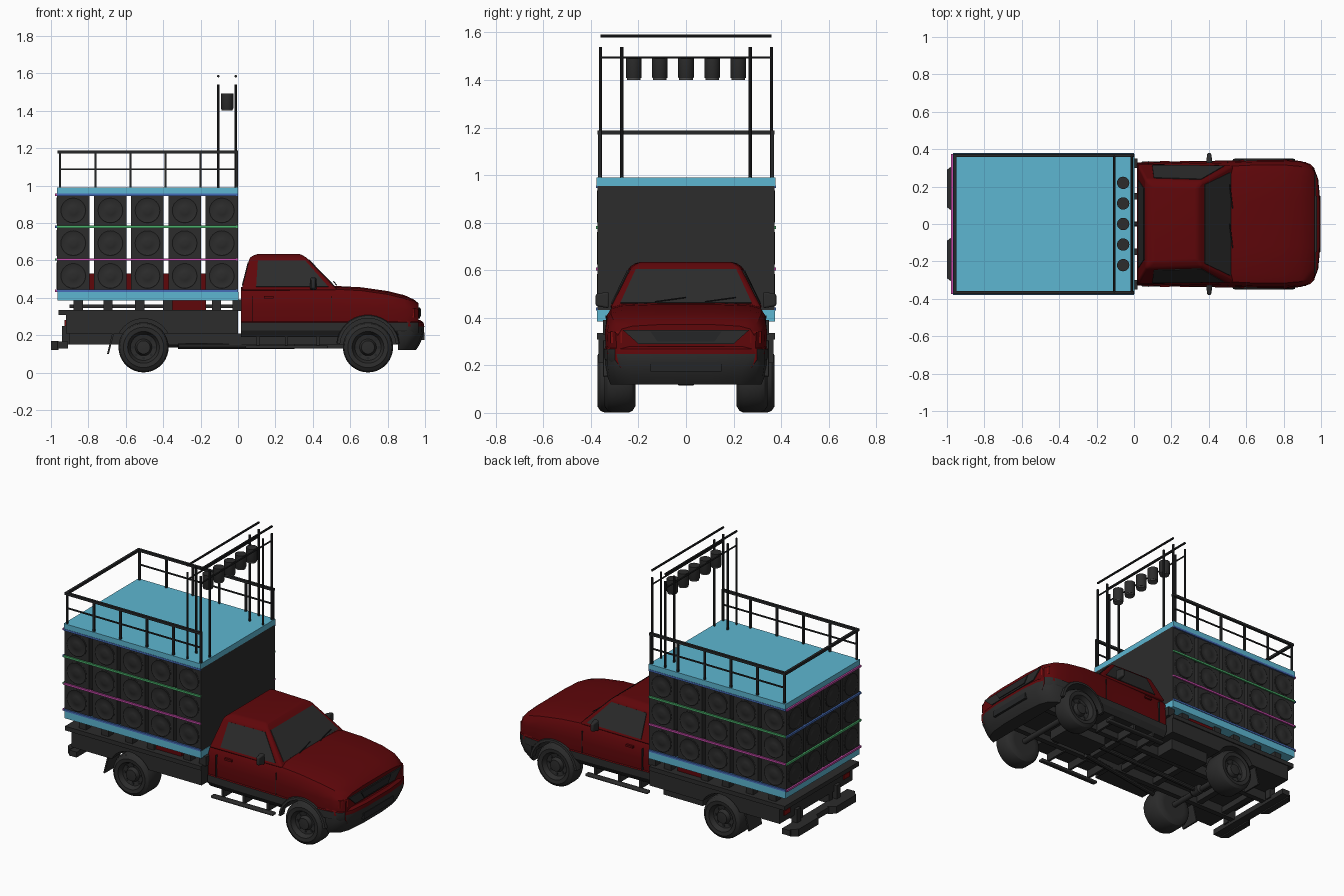
import bpy, bmesh, math
from mathutils import Vector

if "Cube" in bpy.data.objects:
    bpy.data.objects.remove(bpy.data.objects["Cube"])

def mat(name, r, g, b):
    m = bpy.data.materials.new(name)
    m.diffuse_color = (r, g, b, 1)
    m.use_nodes = True
    m.node_tree.nodes["Principled BSDF"].inputs["Base Color"].default_value = m.diffuse_color
    return m

RED = mat("dark red paint", .115, .002, .003)
DARK = mat("charcoal", .025, .025, .025)
BLACK = mat("black metal", .018, .019, .02)
CYAN = mat("sky blue deck", .11, .47, .64)
BLUE = mat("blue strip", .06, .15, .48)
GREEN = mat("green strip", .07, .44, .15)
PINK = mat("magenta strip", .56, .07, .40)
LAMP = mat("lamp red", .2, .004, .004)
GREY = mat("lens grey", .07, .07, .07)

def make(name, bm, *mats):
    bmesh.ops.recalc_face_normals(bm, faces=bm.faces)
    me = bpy.data.meshes.new(name)
    bm.to_mesh(me)
    bm.free()
    for m in mats:
        me.materials.append(m)
    o = bpy.data.objects.new(name, me)
    bpy.context.collection.objects.link(o)
    return o

def box(name, x, y, z, m):
    bm = bmesh.new()
    bmesh.ops.create_cube(bm, size=1)
    for v in bm.verts:
        v.co = [(a[0] + a[1]) / 2 + c * (a[1] - a[0]) for a, c in zip((x, y, z), v.co)]
    return make(name, bm, m)

def pair(name, x, y, z, m):
    return [box(name, x, y, z, m), box(name, x, (-y[1], -y[0]), z, m)]

def lathe(name, prof, loc, axis, m, seg=32):
    """Revolve (radius, height) points about the given axis."""
    bm = bmesh.new()
    rot = Vector((0, 0, 1)).rotation_difference(Vector(axis)).to_matrix()
    rings = [[bm.verts.new(rot @ Vector((r * math.cos(2 * math.pi * i / seg), r * math.sin(2 * math.pi * i / seg), h))
              + Vector(loc)) for i in range(seg)] for r, h in prof]
    for a, b in zip(rings, rings[1:]):
        for i in range(seg):
            bm.faces.new((a[i], a[i - 1], b[i - 1], b[i]))
    bm.faces.new(rings[0])
    bm.faces.new(rings[-1])
    return make(name, bm, m)

def rod(name, a, b, r, m, seg=10):
    d = Vector(b) - Vector(a)
    return lathe(name, [(r, 0), (r, d.length)], a, d.normalized(), m, seg)

def loft(name, rings, mats, rule=None):
    bm = bmesh.new()
    rs = [[bm.verts.new(p) for p in r] for r in rings]
    n = len(rs[0])
    for a, b in zip(rs, rs[1:]):
        for i in range(n):
            bm.faces.new((a[i], a[i - 1], b[i - 1], b[i]))
    bm.faces.new(rs[0])
    bm.faces.new(rs[-1])
    if rule:
        for f in bm.faces:
            f.material_index = rule(f.calc_center_median())
    return make(name, bm, *mats)

def cut(o, x, z, r, y0):
    """Cut both wheel arches out of an object."""
    for s in (1, -1):
        c = rod("arch_cutter", (x, s * y0, z), (x, s * .6, z), r, DARK, 40)
        c.hide_render = True
        md = o.modifiers.new("arch", 'BOOLEAN')
        md.object, md.operation, md.solver = c, 'DIFFERENCE', 'EXACT'
        bpy.context.view_layer.objects.active = o
        bpy.ops.object.modifier_apply(modifier="arch")
        bpy.data.objects.remove(c)

def bevel(o, w, seg=3):
    md = o.modifiers.new("bevel", 'BEVEL')
    md.width, md.segments, md.limit_method, md.angle_limit = w, seg, 'ANGLE', .4

# cab lower body: cross-sections along x, dark cladding under z .27
def section(x, w, zt):
    half = [(w - .02, .19), (w + .004, .225), (w + .004, .268), (w - .003, .272), (w, .34), (w - .008, zt - .04),
            (w - .025, zt - .012), (w - .07, zt), (.12, zt + .006)]
    return [(x, y, z) for y, z in half] + [(x, -y, z) for y, z in reversed(half)]
stations = [(.015, .325, .452), (.3, .333, .455), (.53, .335, .457), (.66, .341, .45), (.8, .341, .43),
            (.89, .333, .408), (.94, .318, .385), (.965, .295, .365)]
body = loft("cab_body", [section(*s) for s in stations], (RED, DARK), lambda c: int(c.z < .27 and c.x < .96))
cut(body, .695, .14, .152, .17)

# cab upper: belt ring to roof ring
def ring(x0, x1, y0, y1, z):
    return [(x0, -y0, z), (x1, -y1, z), (x1, y1, z), (x0, y0, z)]
lo, hi = ring(.018, .535, .322, .318, .44), ring(.062, .365, .238, .228, .615)
bevel(loft("cab_roof", [lo, hi, ring(.10, .335, .205, .195, .634)], (RED,)), .012)

# windows: thin plates placed on the sides of the upper cab
def window(name, a, b, c, d, u0, u1, v0, v1):
    a, b, c, d = map(Vector, (a, b, c, d))
    at = lambda u, v: a.lerp(b, u).lerp(d.lerp(c, u), v)
    n = (b - a).cross(d - a).normalized()
    q = [at(u0, v0), at(u1, v0), at(u1, v1), at(u0, v1)]
    loft(name, [[p - n * .002 for p in q], [p + n * .004 for p in q]], (DARK,))
window("side_window_right", lo[0], lo[1], hi[1], hi[0], .15, .93, .1, .9)
window("side_window_left", lo[2], lo[3], hi[3], hi[2], .07, .85, .1, .9)
window("windshield", lo[1], lo[2], hi[2], hi[1], .05, .95, .12, .93)
window("rear_window", lo[3], lo[0], hi[0], hi[3], .12, .88, .15, .85)

# front bumper with a red upper lip
def bump(z, dx, dy=0):
    half = [(.855, .338), (.92, .33), (.962, .30), (.985, .24), (.996, .12)]
    pts = [(x + dx * (x > .86), y - dy) for x, y in half]
    return [(x, y, z) for x, y in pts] + [(x, -y, z) for x, y in reversed(pts)]
loft("front_bumper", [bump(.12, -.045, .02), bump(.15, -.025, .008), bump(.2, -.004), bump(.247, 0),
                      bump(.268, -.004), bump(.28, -.02, .004)], (DARK, RED), lambda c: int(c.z > .248))
box("bumper_intake", (.98, .996), (-.15, .15), (.175, .215), BLACK)

# grille, headlights, wipers
loft("grille", [[(x, -.265, .348), (x, .265, .348), (x, .2, .29), (x, -.2, .29)] for x in (.96, .972)], (DARK,))
loft("grille_centre", [[(x, -.15, .343), (x, .15, .343), (x, .12, .3), (x, -.12, .3)] for x in (.965, .978)], (BLACK,))
for s in (1, -1):
    loft("headlight", [[(.968, s * .27, z), (.945, s * .318, z), (.93, s * .318, z), (.93, s * .27, z)]
                       for z in (.295, .343)], (LAMP,))
for y in (-.13, .08):
    rod("wiper", (.527, y, .468), (.512, y + .13, .486), .003, BLACK, 6)

# arch flares, door seams, handles, mirrors, steps
for s in (1, -1):
    arc = [math.radians(5 + 10 * i) for i in range(18)]
    loft("arch_flare", [[(.695 + r * math.cos(a), s * y, .14 + r * math.sin(a)) for r, y in
                         ((.15, .31), (.15, .35), (.165, .348), (.17, .335), (.17, .31))] for a in arc], (DARK,))
    for x in (.075, .5):
        box("door_seam", (x, x + .003), tuple(sorted((s * .32, s * .3365))), (.272, .41), BLACK)
    box("door_handle", (.14, .19), tuple(sorted((s * .325, s * .338))), (.397, .41), RED)
    bevel(loft("mirror", [[(.385, s * .325, z0), (.42, s * .325, z0), (.412, s * .38, z1), (.392, s * .38, z1)]
                          for z0, z1 in ((.44, .45), (.51, .5))], (DARK,)), .008)
    bevel(box("side_step", (.04, .48), tuple(sorted((s * .3, s * .335))), (.128, .145), DARK), .006)
    for x in (.1, .25, .42):
        box("step_bracket", (x, x + .015), tuple(sorted((s * .15, s * .31))), (.14, .19), DARK)

# wheels
def wheel(name, x, yo, w, s):
    R = .134
    prof = [(.02, -w), (.08, -w), (.105, -w), (.125, -w + .012), (R, -w + .03), (R, -.03), (.126, -.012), (.108, 0),
            (.085, -.003), (.08, -.012), (.07, -.03), (.045, -.035), (.035, -.012), (.012, -.01)]
    lathe(name, prof, (x, s * yo, R + .001), (0, s, 0), DARK, 36)
    for i in range(8):
        a = i * math.pi / 4
        c = (x + .058 * math.cos(a), s * (yo - .036), .135 + .058 * math.sin(a))
        rod("wheel_hole", c, (c[0], c[1] + s * .007, c[2]), .008, BLACK, 8)
for s in (1, -1):
    wheel("front_wheel", .695, .342, .13, s)
    wheel("rear_wheel", -.505, .372, .155, s)

# chassis
pair("chassis_rail", (-.92, .9), (.13, .165), (.15, .21), DARK)
for x in (-.85, -.65, -.3, -.05, .2, .5, .85):
    box("crossmember", (x, x + .04), (-.15, .15), (.16, .2), DARK)
for x in (-.505, .695):
    rod("axle", (x, -.25, .14), (x, .25, .14), .018, DARK, 12)
lathe("differential", [(.015, -.05), (.03, -.03), (.03, .03), (.015, .05)], (-.505, 0, .145), (0, 1, 0), DARK, 16)
rod("drive_shaft", (-.5, 0, .145), (.35, 0, .17), .015, DARK)
box("gearbox", (.3, .6), (-.08, .08), (.13, .2), DARK)
box("fuel_tank", (-.33, -.05), (.17, .3), (.14, .22), DARK)
rod("exhaust", (.3, -.1, .14), (-.32, -.2, .14), .015, DARK)

# cargo bed with ledge, arches and rear parts
bed = box("bed", (-.92, .0), (-.368, .368), (.21, .312), DARK)
cut(bed, -.505, .14, .148, .19)
box("bed_ledge", (-.96, .0), (-.375, .375), (.308, .335), DARK)
for x in (-.88, -.72, -.55, -.4, -.14, -.03):
    pair("bed_post", (x, x + .05), (.3, .35), (.33, .39), DARK)
pair("bed_beam", (-.9, -.01), (.28, .30), (.345, .365), DARK)
pair("bed_red_side", (-.37, -.17), (.29, .33), (.335, .385), RED)
pair("inner_bed_wall", (-.82, -.17), (.17, .19), (.43, .53), RED)
box("rear_bumper", (-.965, -.91), (-.33, .33), (.13, .165), DARK)
for s in (1, -1):
    loft("bumper_end", [[(-.96, s * .06, z), (-.96, s * .32, z), (-1, s * .29, z), (-1, s * .09, z)]
                        for z in (.122, .168)], (DARK,))
    box("bumper_bracket", (-.94, -.9), (s * .2 - .02, s * .2 + .02), (.15, .25), DARK)
    box("tail_light", (-.928, -.915), (s * .3 - .03, s * .3 + .03), (.25, .28), LAMP)
    loft("mud_flap", [[(-.67, s * y, .22), (-.66, s * y, .22), (-.69, s * y, .10), (-.70, s * y, .10)]
                      for y in (.23, .36)], (DARK,))

# platform, top deck and front wall
box("platform", (-.965, .002), (-.375, .375), (.385, .432), CYAN)
box("top_deck", (-.968, .0), (-.377, .377), (.955, .99), CYAN)
box("front_wall", (-.012, .0), (-.372, .372), (.43, .956), DARK)

# speaker stacks: five columns per side and four at the rear, three rows
CONE = [(.07, -.002), (.07, .002), (.066, .004), (.06, .002), (.045, .001), (.03, .001), (.025, .003), (.008, .004)]
for r in range(3):
    z = .43 + .175 * r
    for c in range(5):
        x = -.968 + .1985 * c
        pair("side_speaker", (x, x + .174), (.2, .37), (z + .001, z + .174), DARK)
        for s in (1, -1):
            lathe("speaker_cone", CONE, (x + .087, s * .37, z + .0875), (0, s, 0), DARK, 24)
    for c in range(4):
        y = -.37 + .1887 * c
        box("rear_speaker", (-.967, -.8), (y, y + .174), (z + .001, z + .174), DARK)
        lathe("speaker_cone", CONE, (-.967, y + .087, z + .0875), (-1, 0, 0), DARK, 24)

# coloured light strips
for z, m, n in ((.437, BLUE, PINK), (.605, PINK, GREEN), (.78, GREEN, BLUE), (.951, BLUE, PINK)):
    pair("side_strip", (-.968, .0), (.366, .379), (z - .006, z + .006), m)
    box("rear_strip", (-.978, -.962), (-.375, .375), (z - .006, z + .006), n)

# railings
for s in (1, -1):
    y = s * .365
    box("top_rail", (-.965, .0), (y - .008, y + .008), (1.172, 1.188), BLACK)
    box("mid_rail", (-.955, -.005), (y - .004, y + .004), (1.084, 1.092), BLACK)
    for x in (-.952, -.762, -.575, -.388, -.2, -.007):
        box("rail_post", (x - .006, x + .006), (y - .006, y + .006), (.985, 1.18), BLACK)
box("rear_rail", (-.965, -.949), (-.372, .372), (1.172, 1.188), BLACK)

# lighting frame with five hanging lamps
for x in (-.105, -.012):
    for y in (-.36, -.27, .27, .36):
        rod("frame_post", (x, y, .985), (x, y, 1.54), .007, BLACK)
    rod("frame_top_bar", (x, -.36, 1.585), (x, .36, 1.585), .007, BLACK)
    rod("lamp_bar", (x, -.36, 1.495), (x, .36, 1.495), .005, BLACK)
for i in range(5):
    y = .11 * (i - 2)
    lathe("stage_lamp", [(.031, 0), (.033, .004), (.033, .085)], (-.058, y, 1.408), (0, 0, 1), DARK, 20)
    lathe("lamp_lens", [(.029, 0), (.029, .008)], (-.058, y, 1.401), (0, 0, 1), GREY, 20)

# smooth shading with sharp edges kept
for o in bpy.context.scene.objects:
    o.select_set(True)
    bpy.context.view_layer.objects.active = o
bpy.ops.object.shade_smooth_by_angle(angle=math.radians(32))
